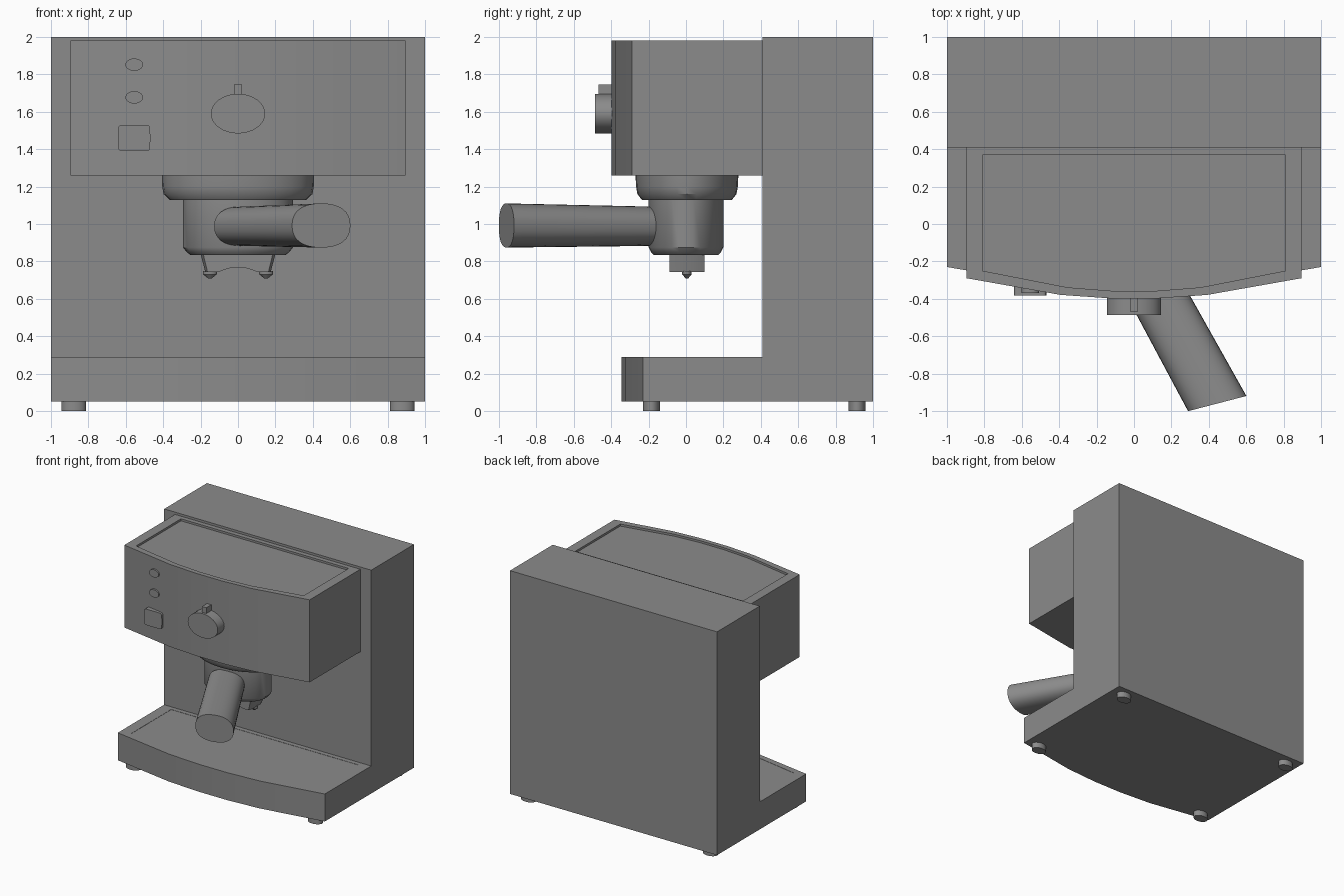
import bpy, bmesh, math
from mathutils import Vector

if "Cube" in bpy.data.objects:
    bpy.data.objects.remove(bpy.data.objects["Cube"])

grey = bpy.data.materials.new("appliance_grey")
grey.diffuse_color = (0.26, 0.26, 0.26, 1)
grey.use_nodes = True
grey.node_tree.nodes["Principled BSDF"].inputs["Base Color"].default_value = grey.diffuse_color


def finish(name, bm, angle=35):
    bmesh.ops.recalc_face_normals(bm, faces=bm.faces)
    me = bpy.data.meshes.new(name)
    bm.to_mesh(me)
    bm.free()
    ob = bpy.data.objects.new(name, me)
    bpy.context.collection.objects.link(ob)
    me.materials.append(grey)
    bpy.ops.object.select_all(action='DESELECT')
    ob.select_set(True)
    bpy.context.view_layer.objects.active = ob
    bpy.ops.object.shade_smooth_by_angle(angle=math.radians(angle))
    return ob


def loft(name, rings, angle=35):
    """Skin a list of closed rings and cap both ends."""
    bm = bmesh.new()
    vs = [[bm.verts.new(p) for p in r] for r in rings]
    n = len(vs[0])
    for a, b in zip(vs, vs[1:]):
        for i in range(n):
            j = (i + 1) % n
            bm.faces.new((a[i], a[j], b[j], b[i]))
    bm.faces.new(vs[0])
    bm.faces.new(vs[-1])
    return finish(name, bm, angle)


def oval(c, u, v, n=32, power=1.0):
    """Ring around c spanned by half-axes u and v (power < 1 squares it off)."""
    c, u, v = Vector(c), Vector(u), Vector(v)
    pts = []
    for i in range(n):
        t = 2 * math.pi * i / n
        cs, sn = math.cos(t), math.sin(t)
        pts.append(c + u * math.copysign(abs(cs) ** power, cs)
                   + v * math.copysign(abs(sn) ** power, sn))
    return pts


def box(name, x0, x1, y0, y1, z0, z1):
    return loft(name, [[(x0, y0, z), (x1, y0, z), (x1, y1, z), (x0, y1, z)]
                       for z in (z0, z1)])


def upright(name, x, y, profile):
    """Oval turned part: profile of (z, x radius, y radius)."""
    return loft(name, [oval((x, y, z), (rx, 0, 0), (0, ry, 0)) for z, rx, ry in profile])


def bowed_slab(name, half, y_side, y_mid, z0, z1, depth):
    """Slab with bowed front and a recessed top panel."""
    def ring(z, s=1.0, m=0.0):
        front = [(f * half * s, y_mid + (y_side - y_mid) * f * f + m, z)
                 for f in (-1, -0.44, -0.14, 0.14, 0.44, 1)]
        return front + [(half * s, 0.41 - m, z), (-half * s, 0.41 - m, z)]
    return loft(name, [ring(z0), ring(z1), ring(z1, 0.905, 0.04),
                       ring(z1 - depth, 0.905, 0.04)], 30)


# Housing
box("back_body", -1, 1, 0.41, 1, 0.05, 2)
bowed_slab("brew_head", 0.895, -0.29, -0.40, 1.26, 1.98, 0.018)
bowed_slab("drip_tray", 1.0, -0.23, -0.348, 0.05, 0.29, 0.002)

# Feet
for sx in (-1, 1):
    for y, tag in ((-0.185, "front"), (0.915, "rear")):
        upright(f"{tag}_foot_{'left' if sx < 0 else 'right'}", sx * 0.878, y,
                [(0, 0.066, 0.046), (0.055, 0.066, 0.046)])


# Controls on the front panel
def disc(name, x, z, rx, rz, y_front, y_back):
    loft(name, [oval((x, y, z), (rx, 0, 0), (0, 0, rz)) for y in (y_back, y_front)])


disc("control_knob", 0, 1.59, 0.145, 0.106, -0.487, -0.38)
box("knob_pointer", -0.021, 0.021, -0.467, -0.38, 1.65, 1.745)
disc("upper_light", -0.555, 1.852, 0.047, 0.033, -0.368, -0.33)
disc("lower_light", -0.555, 1.677, 0.047, 0.033, -0.368, -0.33)
loft("power_switch", [oval((-0.555, y, 1.46), (0.086, 0, 0), (0, 0, 0.07), 32, 0.22)
                      for y in (-0.31, -0.382)])

# Group collar and filter holder
upright("group_collar", 0, 0.005, [(1.28, 0.408, 0.276), (1.2, 0.405, 0.272),
                                   (1.16, 0.398, 0.265), (1.128, 0.365, 0.24)])
upright("filter_holder", 0, 0, [(1.14, 0.294, 0.2), (0.875, 0.294, 0.2),
                                (0.85, 0.275, 0.187), (0.835, 0.255, 0.172)])

# Twin spout: arched bridge with a nozzle at each end
half = [(0.20, 0.84), (0.175, 0.743), (0.115, 0.743), (0.07, 0.758), (0.03, 0.768)]
outline = half + [(-x, z) for x, z in reversed(half)]
loft("spout_bridge", [[(x * s, y, z) for x, z in outline]
                      for y, s in ((-0.088, 0.93), (-0.05, 1), (0.06, 1), (0.098, 0.93))])
for sx in (-1, 1):
    upright(f"nozzle_{'left' if sx < 0 else 'right'}", sx * 0.15, 0.005,
            [(0.75, 0.038, 0.026), (0.73, 0.036, 0.025), (0.708, 0.008, 0.006)])

# Handle, swung to the right and widening to its end
rings = []
for t in (0, 0.5, 0.97, 1):
    c = Vector((0.02, -0.185, 0.988)).lerp(Vector((0.445, -0.96, 0.992)), t)
    w, h = 0.147 + 0.009 * t, 0.105 + 0.013 * t
    rings.append(oval(c, (w, w * 0.26, 0), (0, 0, h), 32, 0.85))
loft("handle", rings, 60)
